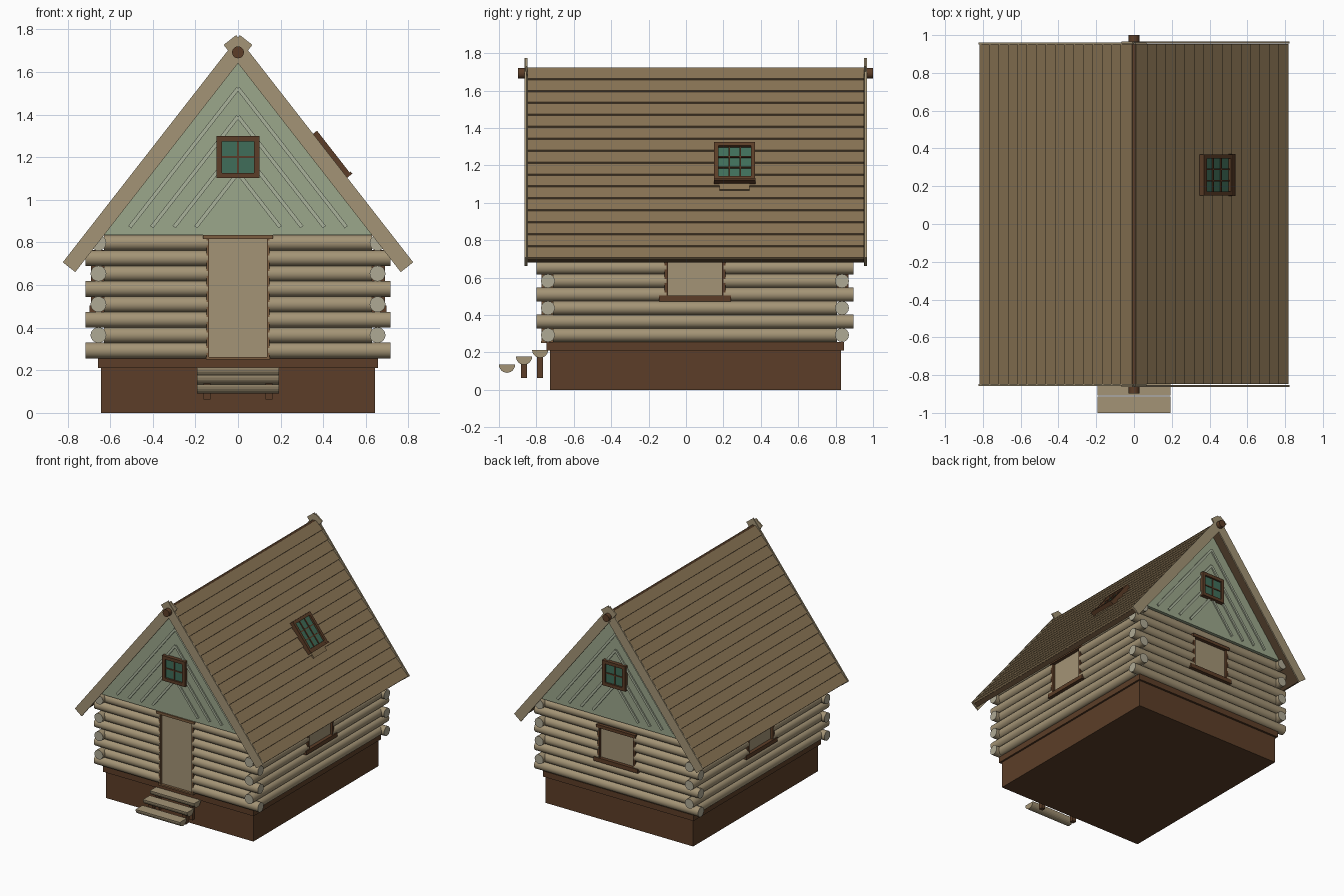
import bpy, bmesh
from math import sin, cos, pi, atan, hypot
from mathutils import Matrix, Vector

if "Cube" in bpy.data.objects:
    bpy.data.objects.remove(bpy.data.objects["Cube"])

def material(name, rgb):
    m = bpy.data.materials.new(name)
    m.diffuse_color = (*rgb, 1)
    m.use_nodes = True
    m.node_tree.nodes["Principled BSDF"].inputs["Base Color"].default_value = m.diffuse_color
    return m

WOOD = material("pale_wood", (.37, .296, .18))
END = material("log_end_wood", (.43, .40, .30))
BROWN = material("dark_brown", (.107, .048, .021))
TRIM = material("trim_brown", (.20, .11, .05))
ROOF = material("roof_wood", (.25, .174, .089))
UNDER = material("roof_underside", (.10, .06, .03))
GREEN = material("gable_green", (.33, .39, .26))
BATTEN = material("batten_green", (.40, .45, .33))
GLASS = material("glass_green", (.05, .155, .10))

def finish(name, bm, *mats):
    bmesh.ops.recalc_face_normals(bm, faces=bm.faces[:])
    me = bpy.data.meshes.new(name)
    bm.to_mesh(me)
    bm.free()
    for m in mats:
        me.materials.append(m)
    ob = bpy.data.objects.new(name, me)
    bpy.context.collection.objects.link(ob)
    return ob

def box(name, c, size, mat, ry=0):
    bm = bmesh.new()
    bmesh.ops.create_cube(bm, size=1, matrix=Matrix.Translation(c) @ Matrix.Rotation(ry, 4, 'Y')
                          @ Matrix.Diagonal((*size, 1)))
    return finish(name, bm, mat)

def span(name, lo, hi, mat):
    lo, hi = Vector(lo), Vector(hi)
    return box(name, (lo + hi) / 2, hi - lo, mat)

def prism(name, pts, a, b, axis, mat):
    bm = bmesh.new()
    place = lambda u, v, t: (u, t, v) if axis == 'y' else (t, u, v)
    f = bm.faces.new([bm.verts.new(place(u, v, a)) for u, v in pts])
    r = bmesh.ops.extrude_face_region(bm, geom=[f])
    vs = [g for g in r["geom"] if isinstance(g, bmesh.types.BMVert)]
    bmesh.ops.translate(bm, verts=vs, vec=place(0, 0, b - a))
    return finish(name, bm, mat)

def log(name, axis, a, b, other, z, r=.037, mats=(WOOD, END)):
    bm = bmesh.new()
    mid = (a + b) / 2
    if axis == 'x':
        m = Matrix.Translation((mid, other, z)) @ Matrix.Rotation(pi / 2, 4, 'Y')
    else:
        m = Matrix.Translation((other, mid, z)) @ Matrix.Rotation(pi / 2, 4, 'X')
    bmesh.ops.create_cone(bm, cap_ends=True, segments=20, radius1=r, radius2=r, depth=b - a, matrix=m)
    for f in bm.faces:
        f.smooth = len(f.verts) == 4
        f.material_index = 0 if f.smooth else 1
    return finish(name, bm, *mats)

CY = .048                       # middle of the house in y
FRONT, BACK, SIDE = -.738, .834, .655

# Foundation
span("foundation", (-.643, -.727, 0), (.643, .829, .21), BROWN)
span("foundation_lip", (-.657, -.745, .21), (.657, .845, .255), BROWN)

# Log walls, split around the openings
def log_row(name, axis, lo, hi, other, z, gap):
    if gap:
        log(name + "_a", axis, lo, gap[0], other, z)
        log(name + "_b", axis, gap[1], hi, other, z)
    else:
        log(name, axis, lo, hi, other, z)

for k in range(8):
    z = .293 + .0722 * k
    window = 3 <= k <= 6
    x = .715 if k % 2 == 0 else .63
    log_row(f"front_log_{k}", 'x', -x, x, FRONT, z, (-.14, .14))
    log_row(f"back_log_{k}", 'x', -x, x, BACK, z, (-.152, .152) if window else None)
    y = .848 if k % 2 else .76
    for s, side in ((-1, "left"), (1, "right")):
        log_row(f"{side}_log_{k}", 'y', CY - y, CY + y, s * SIDE, z,
                (CY - .152, CY + .152) if window else None)

# Door with jambs and lintel
span("door", (-.137, -.755, .25), (.137, -.715, .82), WOOD)
for s in (-1, 1):
    box("door_jamb", (s * .142, FRONT, .535), (.014, .07, .57), TRIM)
span("door_lintel", (-.164, -.785, .815), (.164, -.70, .835), TRIM)
span("door_threshold", (-.15, -.775, .25), (.15, -.70, .262), TRIM)

# Wall windows: panel, jambs, sill and lintel, on the back and both sides
def wall_window(name, c, along_x):
    def part(n, u, z, w, d, h, mat):
        p = (c[0] + u, c[1], z) if along_x else (c[0], c[1] + u, z)
        box(f"{name}_{n}", p, (w, d, h) if along_x else (d, w, h), mat)
    part("panel", 0, .62, .30, .03, .25, WOOD)
    part("sill", 0, .488, .385, .085, .032, BROWN)
    part("lintel", 0, .753, .34, .085, .024, BROWN)
    for s in (-1, 1):
        part("jamb", s * .154, .62, .018, .07, .25, BROWN)

wall_window("back_window", (0, BACK), True)
wall_window("left_window", (-SIDE, CY), False)
wall_window("right_window", (SIDE, CY), False)

# Gables with chevron battens and a four-pane window
SLOPE = 1.283
A = atan(SLOPE)
for d, yo, side in ((-1, -.775, "front"), (1, .871, "back")):
    prism(f"{side}_gable", [(-.64, .835), (.64, .835), (.64, .85), (0, 1.668), (-.64, .85)],
          yo, yo - d * .04, 'y', GREEN)
    for h in (.508, .405, .30, .198):
        for s in (-1, 1):
            box(f"{side}_gable_batten", (s * h / 2, yo, .872 + SLOPE * h / 2),
                (hypot(h, SLOPE * h), .02, .018), BATTEN, s * A)
    box(f"{side}_gable_glass", (0, yo + d * .006, 1.2), (.17, .02, .17), GLASS)
    for s in (-1, 1):
        box(f"{side}_gable_frame_side", (s * .0875, yo, 1.2), (.025, .06, .197), BROWN)
        box(f"{side}_gable_frame_rail", (0, yo, 1.2 + s * .086), (.19, .06, .025), BROWN)
    box(f"{side}_gable_mullion", (0, yo + d * .012, 1.2), (.009, .02, .16), BROWN)
    box(f"{side}_gable_transom", (0, yo + d * .012, 1.2), (.16, .02, .009), BROWN)

# Roof: slab, lapped planks and crossing barge boards on each slope
def on_roof(s, x, y, off=0):
    return (s * (x + off * sin(A)), y, 1.757 - SLOPE * x + off * cos(A))

Y0, Y1 = -.848, .952
YM, YL = (Y0 + Y1) / 2, Y1 - Y0
for s, side in ((-1, "left"), (1, "right")):
    box(f"{side}_roof_slab", on_roof(s, .423, YM, -.033), (.786 / cos(A), YL, .034), UNDER, s * A)
    for i in range(16):
        x = .022 + .0497 * (i + .5)
        box(f"{side}_roof_plank_{i}", on_roof(s, x, YM, -.013), (.083, YL, .014), ROOF, s * (A - .14))
    for d, y in ((-1, Y0), (1, Y1)):
        yb = y + d * (.004 if s < 0 else .009)
        box(f"{side}_barge_board", (s * .3775, yb, 1.217), (1.352, .011, .0745), WOOD, s * A)
log("ridge_pole", 'y', -.898, 1.0, 0, 1.692, .028, (BROWN, BROWN))

# Skylight on the right slope
SX, SY = .428, .26
def sky(n, u, v, w, h, t, off, mat):
    box("skylight_" + n, on_roof(1, SX + u * cos(A), SY + v, off), (w, h, t), mat, A)
sky("glass", 0, 0, .21, .18, .03, -.004, GLASS)
for s in (-1, 1):
    sky("frame_side", 0, s * .098, .24, .022, .045, .004, BROWN)
    sky("frame_rail", s * .115, 0, .024, .218, .045, .004, BROWN)
    sky("bar_down", 0, s * .03, .21, .008, .012, .012, BROWN)
    sky("bar_across", s * .035, 0, .008, .18, .012, .012, BROWN)
sky("sill", .128, 0, .012, .222, .05, .008, BROWN)
sky("apron", .15, 0, .05, .16, .012, -.004, ROOF)

# Half-log steps on posts
for i, (y, z) in enumerate(((-.957, .134), (-.866, .177), (-.78, .214))):
    arc = [(y + .043 * cos(t * pi / 12), z - .043 * sin(t * pi / 12)) for t in range(13)]
    prism(f"step_{i}", arc, -.193, .193, 'x', WOOD)
    if i:
        for s in (-1, 1):
            span("step_post", (s * .146 - .016, y - .016, .064), (s * .146 + .016, y + .016, z - .03), BROWN)
